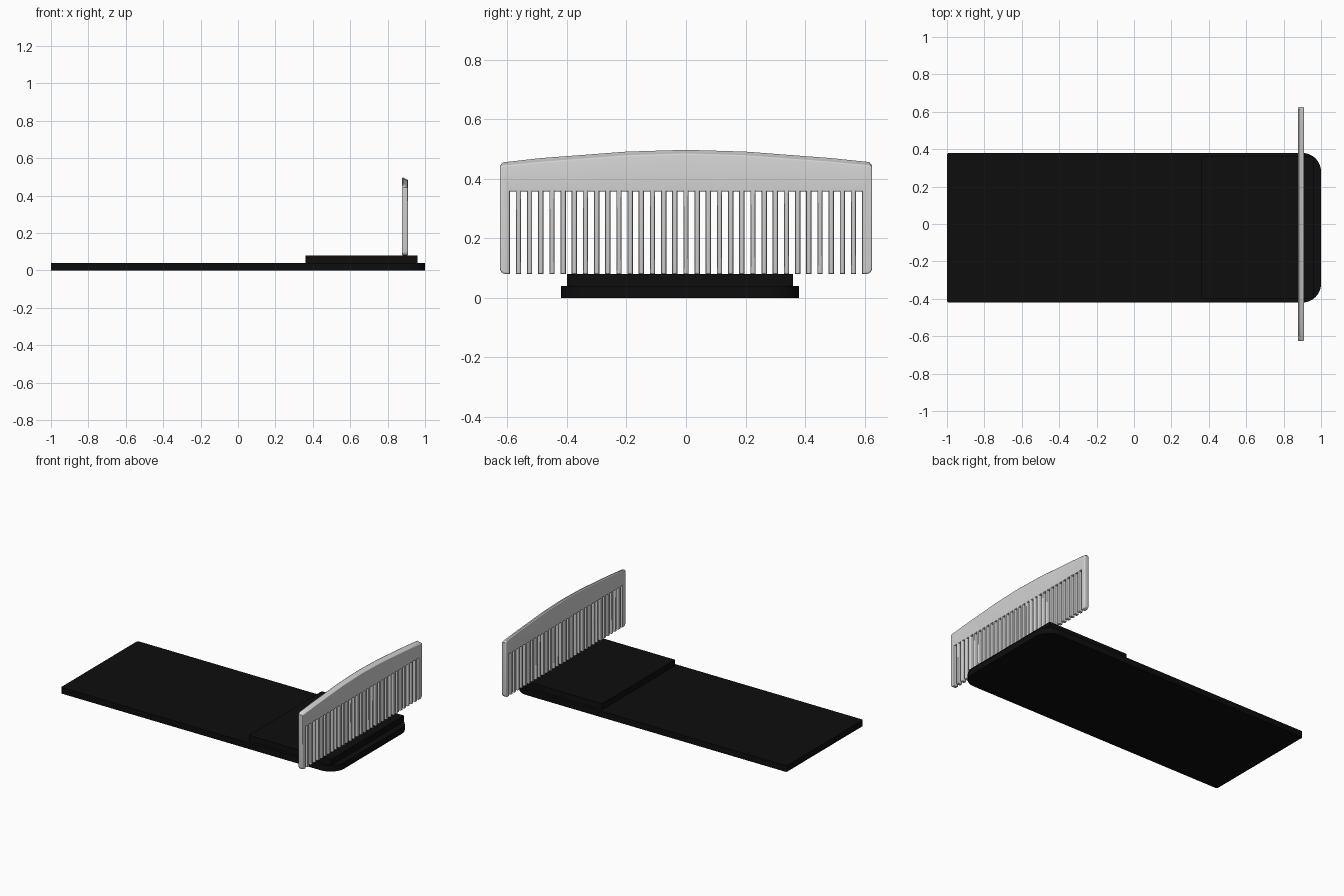
import bpy, bmesh, math

if "Cube" in bpy.data.objects:
    bpy.data.objects.remove(bpy.data.objects["Cube"])


def material(name, rgb):
    m = bpy.data.materials.new(name)
    m.diffuse_color = (*rgb, 1.0)
    m.use_nodes = True
    m.node_tree.nodes["Principled BSDF"].inputs["Base Color"].default_value = m.diffuse_color
    return m


black = material("black", (0.004, 0.004, 0.004))
silver = material("silver", (0.65, 0.65, 0.65))


def finish(bm, name, mat):
    bmesh.ops.recalc_face_normals(bm, faces=bm.faces)
    me = bpy.data.meshes.new(name)
    bm.to_mesh(me)
    bm.free()
    me.materials.append(mat)
    ob = bpy.data.objects.new(name, me)
    bpy.context.collection.objects.link(ob)
    bpy.context.view_layer.objects.active = ob
    ob.select_set(True)
    bpy.ops.object.shade_smooth_by_angle(angle=math.radians(35))
    ob.select_set(False)
    return ob


def arc(cx, cy, r, start, end, n):
    angles = [math.radians(start + (end - start) * i / n) for i in range(n + 1)]
    return [(cx + r * math.cos(a), cy + r * math.sin(a)) for a in angles]


def extruded(points, offset):
    bm = bmesh.new()
    face = bm.faces.new([bm.verts.new(p) for p in points])
    res = bmesh.ops.extrude_face_region(bm, geom=[face], use_keep_orig=True)
    top = [v for v in res["geom"] if isinstance(v, bmesh.types.BMVert)]
    bmesh.ops.translate(bm, verts=top, vec=offset)
    return bm


def slab(name, x0, x1, y0, y1, z0, z1, r_left, r_right):
    pts = (arc(x0 + r_left, y0 + r_left, r_left, 180, 270, 3)
           + arc(x1 - r_right, y0 + r_right, r_right, 270, 360, 8)
           + arc(x1 - r_right, y1 - r_right, r_right, 0, 90, 8)
           + arc(x0 + r_left, y1 - r_left, r_left, 90, 180, 3))
    bm = extruded([(x, y, z0) for x, y in pts], (0, 0, z1 - z0))
    return finish(bm, name, black)


# Long board with a rounded right end, and the raised plate on it
slab("base_board", -1, 1, -0.42, 0.38, 0, 0.04, 0.01, 0.1)
slab("raised_plate", 0.36, 0.96, -0.40, 0.36, 0.04, 0.08, 0.003, 0.003)

# Comb outline: 32 gaps along the bottom, shallow arched spine on top
HALF, BOTTOM, ROOT = 0.625, 0.08, 0.357
GAPS, PITCH, GAP = 32, 0.0375, 0.02
X0, X1 = 0.877, 0.909
outline = arc(-HALF + 0.02, BOTTOM + 0.02, 0.02, 180, 270, 4)
for i in range(GAPS):
    c = (i - (GAPS - 1) / 2) * PITCH
    a, b = c - GAP / 2, c + GAP / 2
    outline += [(a, BOTTOM), (a, ROOT), (b, ROOT), (b, BOTTOM)]
outline += arc(HALF - 0.02, BOTTOM + 0.02, 0.02, 270, 360, 4)
spine = [(0.625, 0.443), (0.615, 0.456), (0.49, 0.469), (0.2, 0.491)]
outline += spine + [(0, 0.497)] + [(-y, z) for y, z in reversed(spine)]
bm = extruded([(X0, y, z) for y, z in outline], (X1 - X0, 0, 0))

# Slope the spine towards the right side, then round both rims
for v in bm.verts:
    if v.co.x > X1 - 0.001 and v.co.z > 0.45:
        v.co.z -= 0.011
rims = [e for e in bm.edges if abs(e.verts[0].co.x - e.verts[1].co.x) < 1e-5]
bmesh.ops.bevel(bm, geom=rims, offset=0.006, offset_type='OFFSET', segments=3,
                profile=0.5, affect='EDGES', clamp_overlap=True)
bmesh.ops.triangulate(bm, faces=[f for f in bm.faces if len(f.verts) > 4])
finish(bm, "comb", silver)
